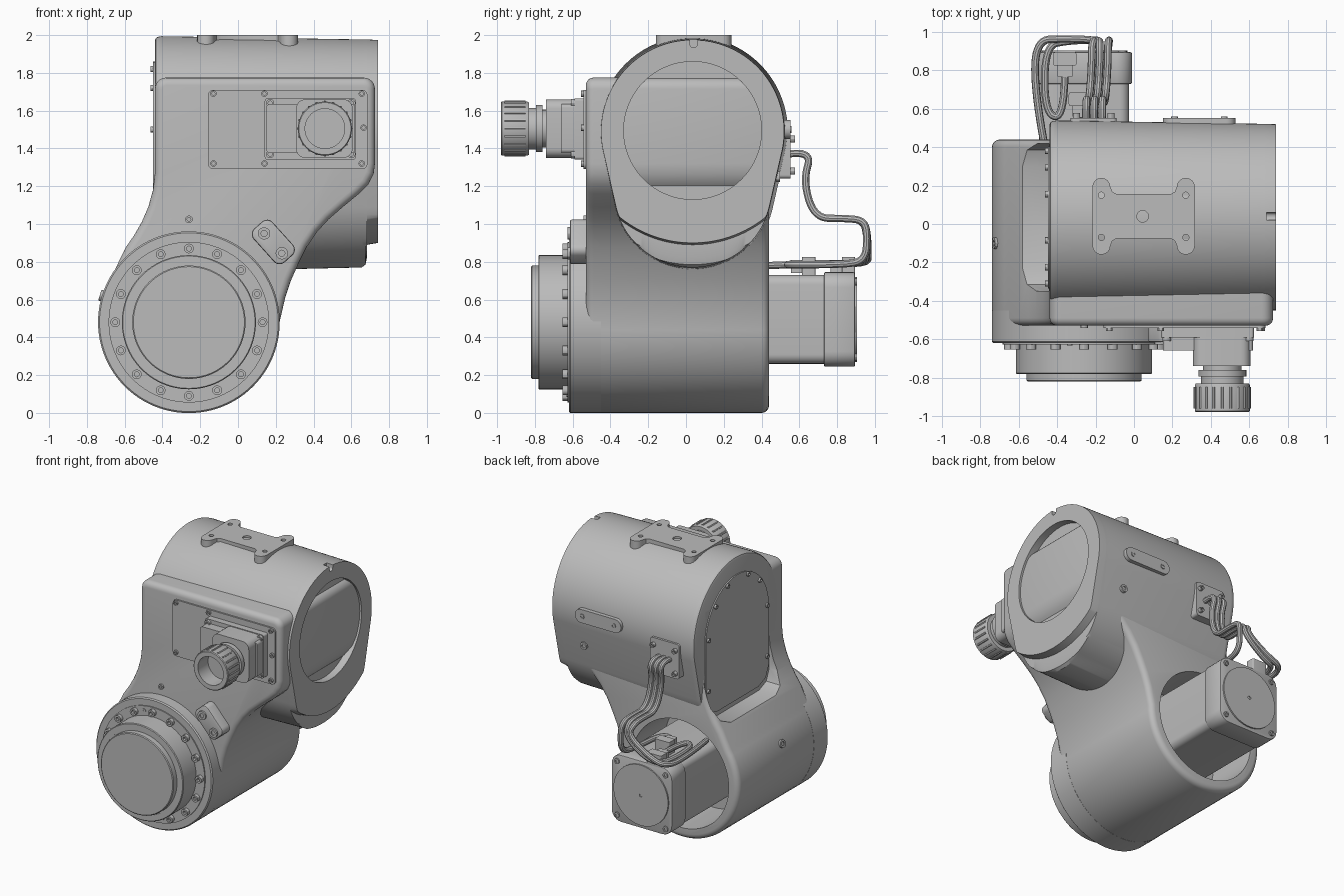
import bpy, bmesh
from math import sin, cos, pi, sqrt, radians
from mathutils import Vector, Matrix

cube = bpy.data.objects.get("Cube")
if cube:
    bpy.data.objects.remove(cube)

grey = bpy.data.materials.new("casting_grey")
grey.use_nodes = True
COLOUR = (0.5, 0.5, 0.5, 1)
grey.diffuse_color = COLOUR
for node in grey.node_tree.nodes:
    if node.type == 'BSDF_PRINCIPLED':
        node.inputs["Base Color"].default_value = COLOUR

AXES = {'x': Vector((1, 0, 0)), 'y': Vector((0, 1, 0)), 'z': Vector((0, 0, 1))}
FRONT, BACK, LEFTWARD, UP = -AXES['y'], AXES['y'], -AXES['x'], AXES['z']


def finish(name, bm):
    bmesh.ops.recalc_face_normals(bm, faces=bm.faces)
    me = bpy.data.meshes.new(name)
    bm.to_mesh(me)
    bm.free()
    me.materials.append(grey)
    ob = bpy.data.objects.new(name, me)
    bpy.context.scene.collection.objects.link(ob)
    return ob


def skin(bm, rings):
    for a, b in zip(rings, rings[1:]):
        for i in range(max(len(a), len(b))):
            quad = [a[i % len(a)], a[(i + 1) % len(a)], b[(i + 1) % len(b)], b[i % len(b)]]
            bm.faces.new(list(dict.fromkeys(quad)))


def lathe(name, prof, locs, axis, n=64):
    """Turned part from (radius, height) points, repeated at every location."""
    bm = bmesh.new()
    rot = axis.to_track_quat('Z', 'Y').to_matrix().to_4x4()
    for loc in locs:
        m = Matrix.Translation(loc) @ rot
        rings = []
        for r, h in prof:
            k = n if r else 1
            rings.append([bm.verts.new(m @ Vector((r * cos(2 * pi * i / n), r * sin(2 * pi * i / n), h)))
                          for i in range(k)])
        skin(bm, rings)
    return finish(name, bm)


def disc(name, r, h, loc, axis):
    return lathe(name, [(0, 0), (r, 0), (r, h), (0, h)], [loc], axis)


def bolts(name, locs, axis, r=0.02, h=0.02):
    s = r * 0.5
    return lathe(name, [(0, -h), (r, -h), (r, h), (s, h), (s, h * 0.3), (0, h * 0.3)], locs, axis, 12)


def place(axis, p, d):
    u, v = p
    return {'x': (d, u, v), 'y': (u, d, v), 'z': (u, v, d)}[axis]


def prism(name, pts, axis, a, b):
    """Flat outline pushed along an axis from a to b."""
    bm = bmesh.new()
    rings = [[bm.verts.new(place(axis, p, d)) for p in pts] for d in (a, b)]
    skin(bm, rings)
    for ring in rings:
        bm.faces.new(ring)
    return finish(name, bm)


def rrect(cx, cy, w, h, r, turn=0, steps=6):
    pts = []
    for q, (sx, sy) in enumerate([(1, 1), (-1, 1), (-1, -1), (1, -1)]):
        for i in range(steps + 1):
            t = pi / 2 * (q + i / steps)
            x, y = sx * (w / 2 - r) + r * cos(t), sy * (h / 2 - r) + r * sin(t)
            pts.append((cx + x * cos(turn) - y * sin(turn), cy + x * sin(turn) + y * cos(turn)))
    return pts


def bake(ob):
    dg = bpy.context.evaluated_depsgraph_get()
    me = bpy.data.meshes.new_from_object(ob.evaluated_get(dg))
    ob.modifiers.clear()
    ob.data = me


def bevel(ob, width, segments=4):
    m = ob.modifiers.new("round", 'BEVEL')
    m.width, m.segments, m.use_clamp_overlap = width, segments, False
    m.limit_method, m.angle_limit = 'ANGLE', radians(50)
    bake(ob)


def cut(ob, *cutters):
    for c in cutters:
        m = ob.modifiers.new("cut", 'BOOLEAN')
        m.operation, m.solver, m.object = 'DIFFERENCE', 'EXACT', c
        c.hide_render = True
    bake(ob)


CX, CZ, R = -0.26, 0.48, 0.48      # lower joint axis, runs along y
DY, DZ = 0.035, 1.49               # upper joint axis, runs along x

# Main casting
outline = [(0.725, 1.32), (0.718, 1.265), (0.69, 1.21), (0.64, 1.16), (0.555, 1.09), (0.48, 1.025),
           (0.42, 0.96), (0.365, 0.88), (0.32, 0.79), (0.28, 0.7), (0.25, 0.61)]
outline += [(CX + R * cos(-t * pi / 36), CZ + R * sin(-t * pi / 36)) for t in range(0, 44)]
outline += [(-0.595, 0.875), (-0.55, 0.94), (-0.51, 1.01), (-0.475, 1.09), (-0.45, 1.18), (-0.44, 1.27)]
corner = [(0.06 * cos(t * pi / 12), 0.06 * sin(t * pi / 12)) for t in range(7)]
outline += [(-0.38 - x, 1.715 + z) for x, z in corner]
outline += [(0.665 + x, 1.715 + z) for x, z in reversed(corner)]
body = prism("main_casting", outline, 'y', -0.53, 0.44)
bevel(body, 0.04)

# Upper joint housing, a drafted drop-shaped section
big, small, drop = 0.487, 0.42, 0.30
section = []
for i in range(128):
    t = 2 * pi * i / 128
    upper = sin(t) > (small - big) / drop
    r = big if upper else small
    section.append((r * cos(t), r * sin(t) - (0 if upper else drop)))
bm = bmesh.new()
rings = []
for x, s, floor in [(-0.44, 0.99, 0), (-0.435, 1.015, 0), (-0.425, 1.028, 0), (-0.405, 1.035, 0),
                    (0.655, 1, 0), (0.675, 1, 0.785), (0.682, 1, 0.82), (0.684, 1, 0.89), (0.74, 0.995, 0.9)]:
    ring = []
    for u, v in section:
        low = floor + 0.62 - sqrt(0.62 ** 2 - u * u) if floor else 0
        ring.append(bm.verts.new((x, DY + s * u, max(DZ + s * v, low))))
    rings.append(ring)
skin(bm, rings)
bm.faces.new(rings[0])
bm.faces.new(rings[-1])
housing = finish("upper_joint_housing", bm)


def arch(r, bottom):
    base = [(DY - r + 0.12, bottom), (DY - r + 0.035, bottom + 0.035), (DY - r, bottom + 0.12)]
    top = [(DY + r * cos(pi - t * pi / 32), DZ + r * sin(pi - t * pi / 32)) for t in range(33)]
    return base + top + [(2 * DY - y, z) for y, z in reversed(base)]


# Openings: motor bore, side pocket, end recess and index notch
bore = disc("bore_cutter", 0.4, 0.6, (CX, 0.05, CZ), BACK)
pocket = prism("pocket_cutter", arch(0.385, 0.895), 'x', -0.9, -0.442)
recess = disc("recess_cutter", 0.365, 0.2, (0.685, DY, DZ + 0.005), AXES['x'])
notch = prism("notch_cutter", rrect(DY + 0.005, 2.0, 0.04, 0.13, 0.018), 'x', 0.69, 0.9)
cut(body, bore, pocket)
cut(housing, bore, recess, notch)

# Side cover
prism("side_cover", arch(0.37, 0.93), 'x', -0.449, -0.43)
bolts("side_cover_bolts", [(-0.449, DY + s * y, z) for s in (-1, 1)
                           for y, z in [(0.12, 1.82), (0.26, 1.72), (0.345, 1.5), (0.345, 1.12)]],
      LEFTWARD, 0.016, 0.014)

# Front joint ring and output hub
lathe("joint_ring", [(0, 0), (0.481, 0), (0.481, 0.162), (0.473, 0.17), (0.425, 0.17), (0.425, 0.178), (0, 0.178)],
      [(CX, -0.45, CZ)], FRONT, 96)
lathe("output_hub", [(0, 0), (0.355, 0), (0.355, 0.177), (0.35, 0.182), (0.308, 0.182), (0.308, 0.176),
                     (0.3, 0.176), (0.3, 0.215), (0.294, 0.22), (0, 0.22)], [(CX, -0.6, CZ)], FRONT, 96)
bolts("joint_ring_bolts", [(CX + 0.39 * cos(k * pi / 8), -0.628, CZ + 0.39 * sin(k * pi / 8)) for k in range(16)],
      FRONT, 0.026, 0.027)
bolts("index_pins", [(CX + s * 0.075, -0.628, CZ + s * -0.383 + 0.0) for s in (-1, 1)], FRONT, 0.014, 0.004)
bolts("front_pin", [(CX, -0.53, 1.025)], FRONT, 0.02, 0.012)

# Front lug
lug = prism("front_lug", rrect(0.187, 0.905, 0.24, 0.135, 0.04, radians(-48)), 'y', -0.615, -0.45)
bevel(lug, 0.01, 2)
bolts("front_lug_bolts", [(0.138, -0.615, 0.95), (0.232, -0.615, 0.845)], FRONT, 0.033, 0.012)

# Front access plate and cable outlet
prism("access_plate", rrect(0.263, 1.5, 0.845, 0.42, 0.03), 'y', -0.542, -0.5)
bolts("access_plate_bolts", [(x, -0.542, z) for x in (-0.13, 0.14, 0.655) for z in (1.32, 1.69)]
      + [(0.665, -0.542, 1.51)], FRONT, 0.017, 0.015)
prism("outlet_base", rrect(0.383, 1.503, 0.483, 0.325, 0.015), 'y', -0.59, -0.53)
box = prism("outlet_box", rrect(0.385, 1.505, 0.47, 0.26, 0.02), 'y', -0.66, -0.53)
prism("outlet_neck", rrect(0.457, 1.505, 0.3, 0.31, 0.05), 'y', -0.74, -0.58)
bolts("outlet_bolts", [(x, -0.59, z) for x in (0.17, 0.6) for z in (1.37, 1.64)], FRONT, 0.022, 0.02)
lathe("outlet_gland", [(0, 0), (0.1, 0), (0.1, 0.02), (0.125, 0.02), (0.125, 0.055), (0.11, 0.055), (0.11, 0.09),
                       (0.138, 0.09), (0.143, 0.1), (0.143, 0.235), (0.138, 0.24), (0.105, 0.24), (0.105, 0.12),
                       (0, 0.12)], [(0.46, -0.74, 1.505)], FRONT)
lathe("gland_ribs", [(0, 0), (0.008, 0), (0.008, 0.11), (0, 0.11)],
      [(0.46 + 0.141 * cos(k * pi / 10), -0.85, 1.505 + 0.141 * sin(k * pi / 10)) for k in range(20)], FRONT, 6)

# Top mounting bracket
quarter = [(0.14, 0.115), (0.163, 0.128), (0.173, 0.153)]
quarter += [(0.22 - 0.047 * cos(t * pi / 8), 0.153 + 0.047 * sin(t * pi / 8)) for t in range(1, 9)]
half = quarter + [(x, -y) for x, y in reversed(quarter)]
bracket = prism("top_bracket", [(0.05 + s * x, 0.04 + s * y) for s in (1, -1) for x, y in half], 'z', 1.9, 2.0)
holes = [disc("hole_cutter", 0.016, 0.1, (0.05 + sx * 0.22, 0.04 + sy * 0.11, 1.97), UP)
         for sx in (-1, 1) for sy in (-1, 1)]
holes.append(disc("hole_cutter", 0.03, 0.1, (0.045, 0.04, 1.98), UP))
cut(bracket, *holes)

# Rear plates
prism("rear_slot_plate", rrect(0.34, 1.5, 0.38, 0.1, 0.049), 'y', 0.45, 0.553)
bolts("rear_slot_bolts", [(x, 0.553, 1.5) for x in (0.21, 0.47)], BACK, 0.018, 0.006)
prism("cable_plate", rrect(-0.21, 1.37, 0.24, 0.26, 0.02), 'y', 0.44, 0.552)
bolts("cable_plate_bolts", [(x, 0.552, z) for x in (-0.3, -0.12) for z in (1.28, 1.45)], BACK, 0.018, 0.025)
bolts("rear_plug", [(0.5, 0.485, 1.25)], BACK, 0.028, 0.012)
bolts("side_plug", [(CX - 0.46, -0.1, CZ + 0.14)], Vector((-0.96, 0, 0.29)), 0.03, 0.012)

# Motor
prism("motor_body", rrect(CX, 0.495, 0.47, 0.47, 0.05), 'y', 0.04, 0.73)
bevel(prism("motor_cap", rrect(CX, 0.495, 0.5, 0.5, 0.08), 'y', 0.73, 0.895), 0.008, 2)
lathe("motor_end_disc", [(0, 0), (0.225, 0), (0.225, 0.015), (0.012, 0.015), (0.012, 0.008), (0, 0.008)],
      [(CX, 0.89, 0.495)], BACK)
bolts("motor_bolts", [(CX + sx * 0.2, 0.895, 0.495 + sz * 0.2) for sx in (-1, 1) for sz in (-1, 1)], BACK, 0.02, 0.01)
for i, (x, y) in enumerate([(-0.36, 0.86), (-0.28, 0.65)]):
    prism(f"motor_socket_{i + 1}", rrect(x, y, 0.12, 0.07, 0.01), 'z', 0.7, 0.825)
    prism(f"motor_plug_{i + 1}", rrect(x, y - 0.06, 0.08, 0.07, 0.01), 'z', 0.74, 0.81)


# Cables
def cable(name, pts, r=0.02):
    cu = bpy.data.curves.new(name, 'CURVE')
    cu.dimensions, cu.bevel_depth, cu.bevel_resolution, cu.use_fill_caps = '3D', r, 3, True
    sp = cu.splines.new('NURBS')
    sp.points.add(len(pts) - 1)
    for p, co in zip(sp.points, pts):
        p.co = (*co, 1)
    sp.use_endpoint_u, sp.order_u, sp.resolution_u = True, 3, 8
    cu.materials.append(grey)
    tmp = bpy.data.objects.new(name + "_path", cu)
    bpy.context.scene.collection.objects.link(tmp)
    dg = bpy.context.evaluated_depsgraph_get()
    me = bpy.data.meshes.new_from_object(tmp.evaluated_get(dg))
    bpy.data.objects.remove(tmp)
    bpy.context.scene.collection.objects.link(bpy.data.objects.new(name, me))


ends = [[(-0.2, 0.96, 0.95), (-0.36, 0.965, 0.84), (-0.51, 0.96, 0.79), (-0.52, 0.7, 0.79), (-0.47, 0.43, 0.78)],
        [(-0.18, 0.96, 0.93), (-0.34, 0.955, 0.81), (-0.465, 0.93, 0.79), (-0.465, 0.57, 0.79),
         (-0.36, 0.55, 0.79), (-0.36, 0.82, 0.79)],
        [(-0.13, 0.96, 0.95), (-0.13, 0.95, 0.8), (-0.15, 0.8, 0.785), (-0.17, 0.55, 0.785), (-0.27, 0.53, 0.785),
         (-0.28, 0.62, 0.785)]]
for k, end in enumerate(ends):
    x = -0.25 + 0.042 * k
    start = [(x, 0.54, 1.37), (x, 0.67, 1.39), (x + 0.01, 0.62, 1.23), (x + 0.02, 0.68, 1.03),
             (x + 0.03, 0.84, 1.03), (x + 0.03, 0.94, 1.02)]
    cable(f"cable_{k + 1}", start + end)

# Remove cutters, then shade
for c in [bore, pocket, recess, notch] + holes:
    bpy.data.objects.remove(c)
for ob in bpy.context.scene.objects:
    ob.select_set(ob.type == 'MESH')
bpy.context.view_layer.objects.active = body
bpy.ops.object.shade_smooth_by_angle(angle=radians(30))
